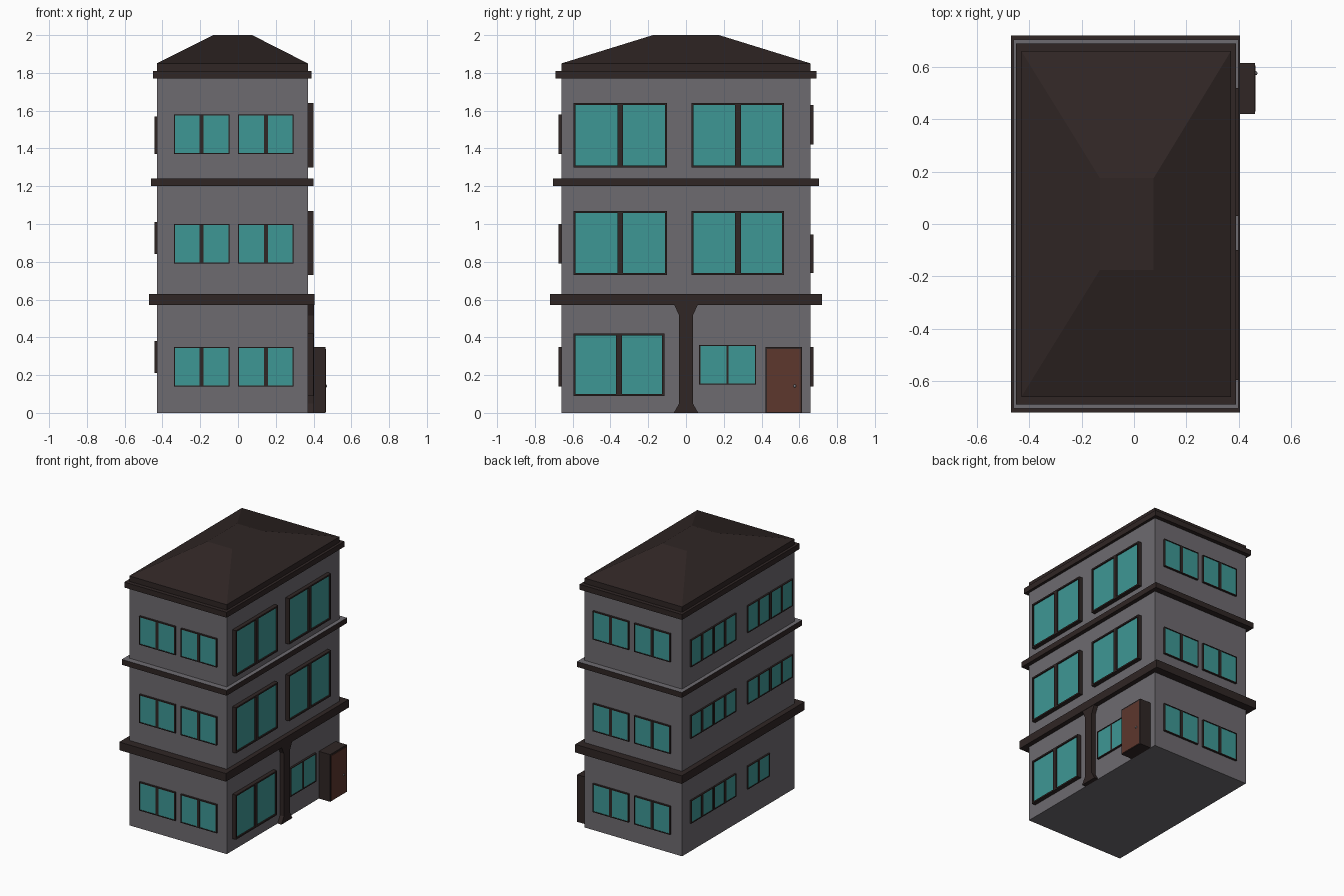
import bpy, bmesh
from mathutils import Vector

if "Cube" in bpy.data.objects:
    bpy.data.objects.remove(bpy.data.objects["Cube"])


def material(name, rgb):
    m = bpy.data.materials.new(name)
    m.diffuse_color = (*rgb, 1)
    m.use_nodes = True
    m.node_tree.nodes["Principled BSDF"].inputs["Base Color"].default_value = m.diffuse_color
    return m


WALL = material("grey wall", (0.155, 0.145, 0.16))
TRIM = material("dark brown trim", (0.029, 0.019, 0.018))
GLASS = material("teal glass", (0.048, 0.31, 0.30))
DOOR = material("red brown door", (0.11, 0.038, 0.026))
METAL = material("grey metal", (0.2, 0.2, 0.22))

# Wall planes
X0, X1, Y0, Y1 = -0.43, 0.37, -0.66, 0.66


def finish(name, bm, *mats):
    bmesh.ops.recalc_face_normals(bm, faces=bm.faces)
    me = bpy.data.meshes.new(name)
    bm.to_mesh(me)
    bm.free()
    for m in mats:
        me.materials.append(m)
    ob = bpy.data.objects.new(name, me)
    bpy.context.collection.objects.link(ob)
    return ob


def add_box(bm, a, b):
    """Box between two opposite corners."""
    r = bmesh.ops.create_cube(bm, size=1)
    a, b = Vector(a), Vector(b)
    for v in r["verts"]:
        v.co = (a + b) / 2 + v.co * (b - a)


def box(name, a, b, mat):
    bm = bmesh.new()
    add_box(bm, a, b)
    return finish(name, bm, mat)


# Maps (along wall, height, distance out of wall) to world space
SIDES = {
    "front": lambda u, v, d: (u, Y0 - d, v),
    "back": lambda u, v, d: (u, Y1 + d, v),
    "left": lambda u, v, d: (X0 - d, u, v),
    "right": lambda u, v, d: (X1 + d, u, v),
}


def window(side, u0, u1, v0, v1, depth, border, mullion, recess):
    """Two-pane window: frame bars around a recessed glass plate."""
    P = SIDES[side]
    mid = (u0 + u1) / 2
    bars = [(u0, u0 + border, v0, v1), (u1 - border, u1, v0, v1),
            (u0 + border, u1 - border, v0, v0 + border),
            (u0 + border, u1 - border, v1 - border, v1),
            (mid - mullion / 2, mid + mullion / 2, v0 + border, v1 - border)]
    bm = bmesh.new()
    for a, b, c, e in bars:
        add_box(bm, P(a, c, 0), P(b, e, depth))
    finish(side + "_window_frame", bm, TRIM)
    g = depth - recess
    box(side + "_window_glass", P(u0 + border, v0 + border, g - 0.005),
        P(u1 - border, v1 - border, g), GLASS)


# Main body
box("walls", (X0, Y0, 0), (X1, Y1, 1.80), WALL)

# Ledges between floors: (name, overhang x left, x right, y, z0, z1)
for name, xl, xr, y, z0, z1 in [
        ("lower_ledge", -0.47, 0.405, 0.72, 0.57, 0.63),
        ("middle_ledge", -0.46, 0.40, 0.705, 1.20, 1.24),
        ("eaves_ledge", -0.45, 0.39, 0.69, 1.77, 1.81)]:
    ob = box(name, (xl, -y, z0), (xr, y, z1), TRIM)
    if name == "middle_ledge":
        # grey upper surface
        ob.data.materials.append(WALL)
        for p in ob.data.polygons:
            p.material_index = int(p.normal.z > 0.9)

# Hipped roof with a flat top
bm = bmesh.new()
rings = []
for xl, xr, y, z in [(X0, X1, Y1, 1.80), (X0, X1, Y1, 1.85), (-0.13, 0.075, 0.175, 2.0)]:
    rings.append([bm.verts.new(c) for c in
                  [(xl, -y, z), (xr, -y, z), (xr, y, z), (xl, y, z)]])
for lo, hi in zip(rings, rings[1:]):
    for i in range(4):
        j = (i + 1) % 4
        bm.faces.new([lo[i], lo[j], hi[j], hi[i]])
bm.faces.new(rings[0])
bm.faces.new(rings[-1])
finish("roof", bm, TRIM)

# Front and back windows, two per floor
for side, floors in [("front", [(0.14, 0.35), (0.79, 1.0), (1.37, 1.58)]),
                     ("back", [(0.14, 0.35), (0.74, 0.945), (1.42, 1.63)])]:
    for v0, v1 in floors:
        for u0, u1 in [(-0.34, -0.045), (0.0, 0.295)]:
            window(side, u0, u1, v0, v1, 0.015, 0.006, 0.022, 0.004)

# Left windows, four per floor, last one missing on the ground floor
spans = [(0.31, 0.567), (0.04, 0.297), (-0.355, -0.098), (-0.625, -0.368)]
for v0, v1, n in [(0.21, 0.38, 3), (0.84, 1.01, 4), (1.37, 1.57, 4)]:
    for u0, u1 in spans[:n]:
        window("left", u0, u1, v0, v1, 0.012, 0.006, 0.02, 0.004)

# Large right windows
for v0, v1 in [(0.73, 1.07), (1.30, 1.64)]:
    for u0, u1 in [(-0.595, -0.10), (0.03, 0.52)]:
        window("right", u0, u1, v0, v1, 0.03, 0.011, 0.03, 0.01)
window("right", -0.595, -0.115, 0.09, 0.42, 0.03, 0.011, 0.03, 0.01)
# Small ground floor window beside the door
window("right", 0.07, 0.37, 0.15, 0.36, 0.015, 0.006, 0.012, 0.004)

# Flared pillar, profile mirrored across its centre and extruded
half = [(0.065, 0), (0.036, 0.05), (0.036, 0.515), (0.066, 0.58)]
profile = half + [(-y, z) for y, z in reversed(half)]
bm = bmesh.new()
face = bm.faces.new([bm.verts.new((X1, y, z)) for y, z in profile])
ext = bmesh.ops.extrude_face_region(bm, geom=[face], use_keep_orig=True)
for v in ext["geom"]:
    if isinstance(v, bmesh.types.BMVert):
        v.co.x += 0.032
finish("pillar", bm, TRIM)

# Door porch, door leaf and knob
box("door_surround", (X1, 0.42, 0), (0.462, 0.615, 0.35), TRIM)
box("door_leaf", (0.46, 0.43, 0.004), (0.465, 0.605, 0.337), DOOR)
bm = bmesh.new()
bmesh.ops.create_uvsphere(bm, u_segments=10, v_segments=6, radius=0.008)
bmesh.ops.translate(bm, verts=bm.verts, vec=(0.464, 0.576, 0.142))
finish("door_knob", bm, METAL)
